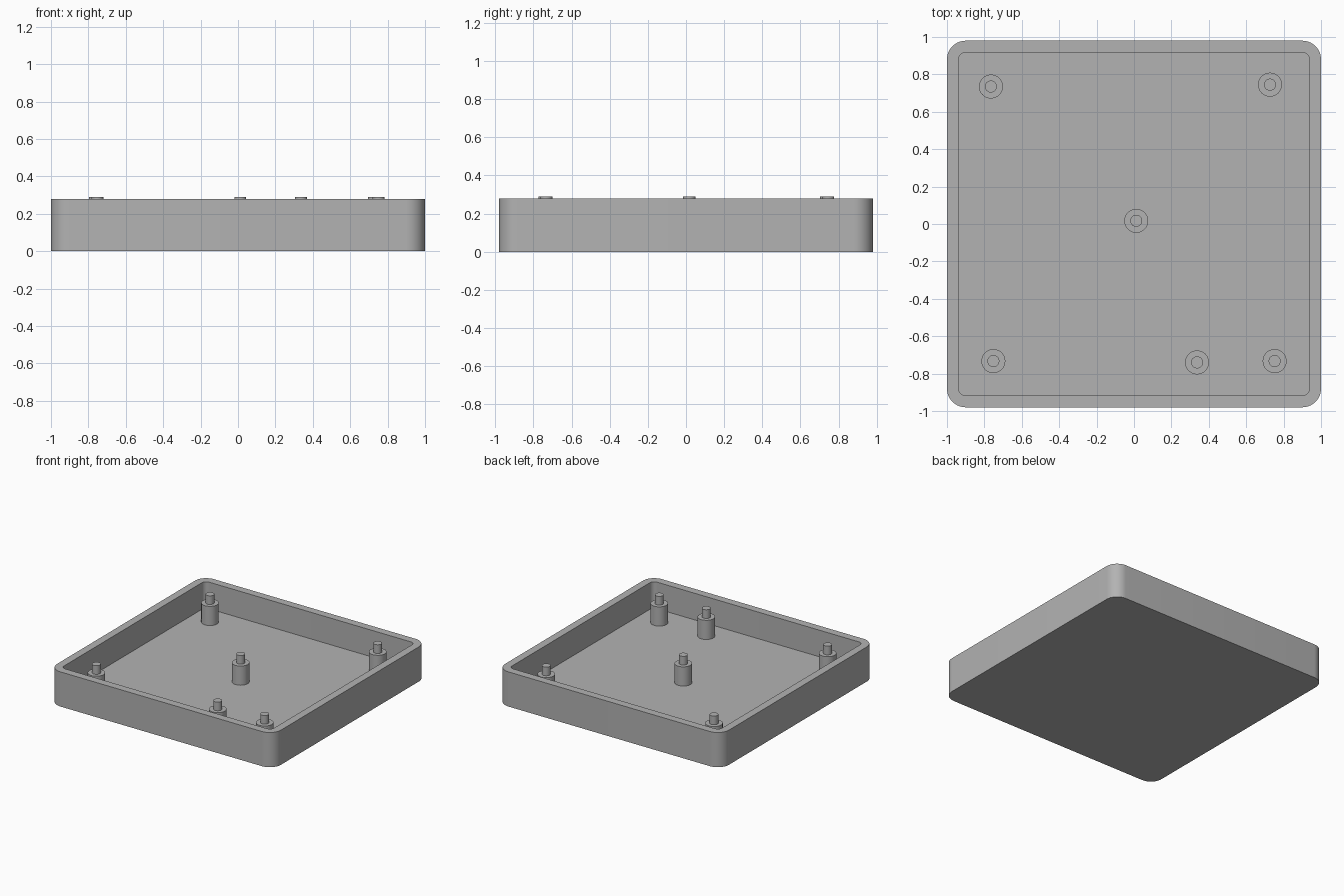
import bpy, bmesh
from math import sin, cos, pi, radians

cube = bpy.data.objects.get("Cube")
if cube:
    bpy.data.objects.remove(cube)

# Material
grey = bpy.data.materials.new("grey_plastic")
grey.use_nodes = True
colour = (0.45, 0.45, 0.45, 1)
grey.diffuse_color = colour
grey.node_tree.nodes["Principled BSDF"].inputs["Base Color"].default_value = colour

# Main sizes
HEIGHT, FLOOR = 0.28, 0.065
BOSS_TOP, PIN_TOP = 0.22, 0.29
BOSS_R, PIN_R = 0.064, 0.032


def rounded_rect(hx, hy, r, z, steps=12):
    """Outline of a rounded rectangle, counter-clockwise."""
    pts = []
    for q, (sx, sy) in enumerate([(1, 1), (-1, 1), (-1, -1), (1, -1)]):
        for i in range(steps + 1):
            a = (q + i / steps) * pi / 2
            pts.append((sx * (hx - r) + r * cos(a), sy * (hy - r) + r * sin(a), z))
    return pts


def circle(r, z, sides=40):
    return [(r * cos(2 * pi * i / sides), r * sin(2 * pi * i / sides), z)
            for i in range(sides)]


def loft(name, loops, location=(0, 0, 0)):
    """Skin a stack of matching outlines and cap both ends."""
    bm = bmesh.new()
    rings = [[bm.verts.new(p) for p in loop] for loop in loops]
    n = len(rings[0])
    for low, high in zip(rings, rings[1:]):
        for i in range(n):
            j = (i + 1) % n
            bm.faces.new((low[i], low[j], high[j], high[i]))
    bm.faces.new(rings[0][::-1])
    bm.faces.new(rings[-1])
    mesh = bpy.data.meshes.new(name)
    bm.to_mesh(mesh)
    bm.free()
    mesh.materials.append(grey)
    obj = bpy.data.objects.new(name, mesh)
    obj.location = location
    bpy.context.collection.objects.link(obj)
    bpy.ops.object.select_all(action='DESELECT')
    obj.select_set(True)
    bpy.context.view_layer.objects.active = obj
    bpy.ops.object.shade_smooth_by_angle(angle=radians(30))
    return obj


# Open tray: outer wall, rim, inner wall and floor
outer = (1.0, 0.98, 0.1)
inner = (0.938, 0.917, 0.037)
loft("tray", [rounded_rect(*outer, 0), rounded_rect(*outer, HEIGHT),
              rounded_rect(*inner, HEIGHT), rounded_rect(*inner, FLOOR)])

# Stepped mounting posts: wide boss with a narrow pin on top
posts = {
    "back_right_post": (-0.765, 0.735),
    "back_left_post": (0.727, 0.745),
    "centre_post": (0.012, 0.017),
    "front_right_post": (-0.752, -0.733),
    "front_inner_post": (0.337, -0.74),
    "front_left_post": (0.752, -0.733),
}
for name, (x, y) in posts.items():
    loft(name, [circle(BOSS_R, FLOOR), circle(BOSS_R, BOSS_TOP),
                circle(PIN_R, BOSS_TOP), circle(PIN_R, PIN_TOP)], (x, y, 0))
